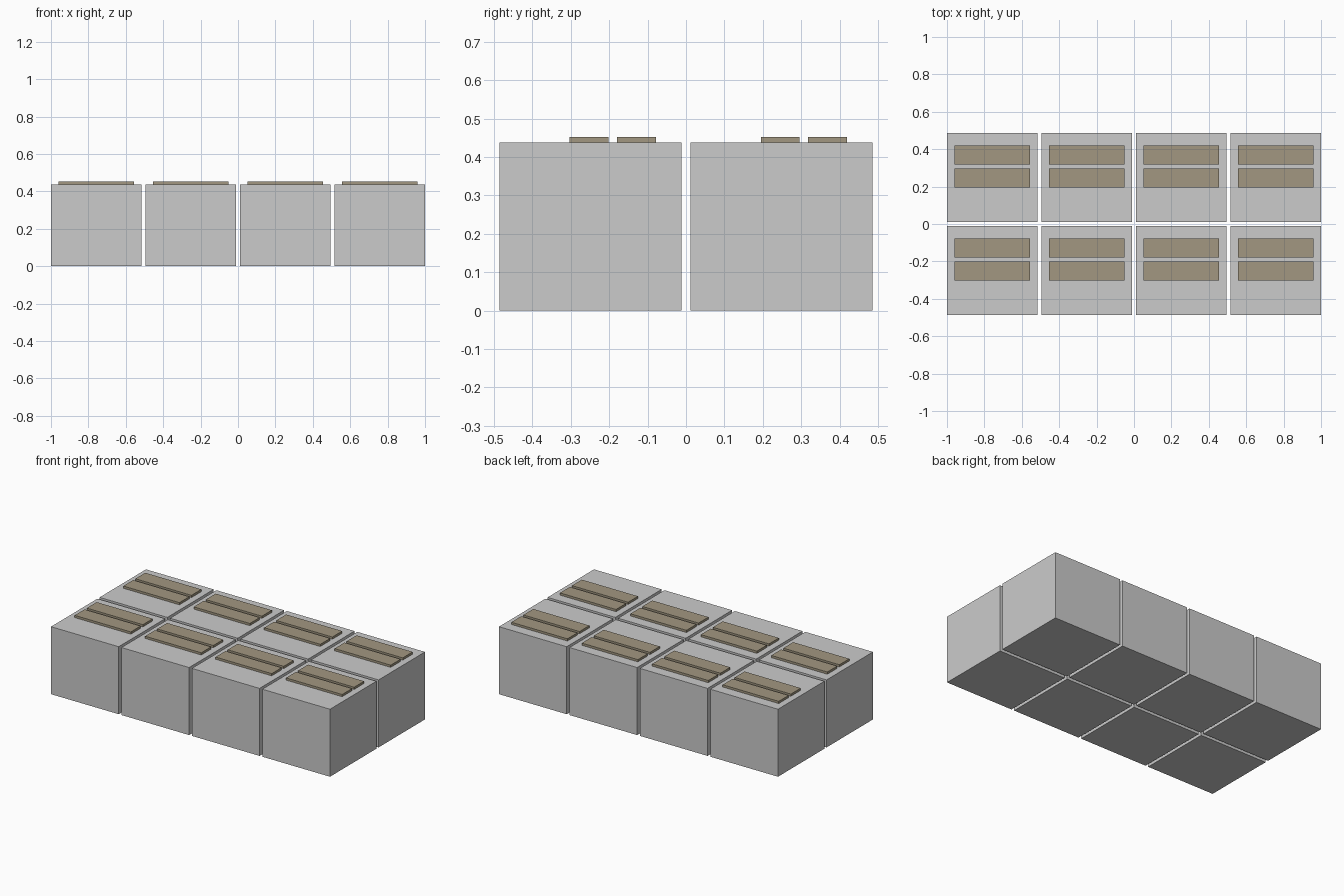
import bpy

if "Cube" in bpy.data.objects:
    bpy.data.objects.remove(bpy.data.objects["Cube"])

BOX = (0.485, 0.475, 0.4375)      # concrete block size
SLAT = (0.402, 0.101, 0.0145)     # seat slat size
PITCH_X, PITCH_Y = 0.505, 0.4975  # block spacing

wood = bpy.data.materials.new("wood")
wood.diffuse_color = (0.36, 0.31, 0.22, 1)
wood.use_nodes = True
wood.node_tree.nodes["Principled BSDF"].inputs["Base Color"].default_value = wood.diffuse_color


def box(name, x, y, z, size, mat=None):
    """Box centred on x, y with its base at z."""
    bpy.ops.mesh.primitive_cube_add(size=1, location=(x, y, z + size[2] / 2))
    ob = bpy.context.object
    ob.name = name
    ob.scale = size
    bpy.ops.object.transform_apply(location=False, rotation=False, scale=True)
    if mat:
        ob.data.materials.append(mat)
    return ob


# Two rows of four blocks, each topped by two slats set towards the back
for row in range(2):
    for col in range(4):
        cx = (col - 1.5) * PITCH_X
        cy = (row - 0.5) * PITCH_Y
        tag = f"{row + 1}_{col + 1}"
        box(f"block_{tag}", cx, cy, 0, BOX)
        box(f"front_slat_{tag}", cx, cy - 0.0035, BOX[2], SLAT, wood)
        box(f"back_slat_{tag}", cx, cy + 0.12, BOX[2], SLAT, wood)
